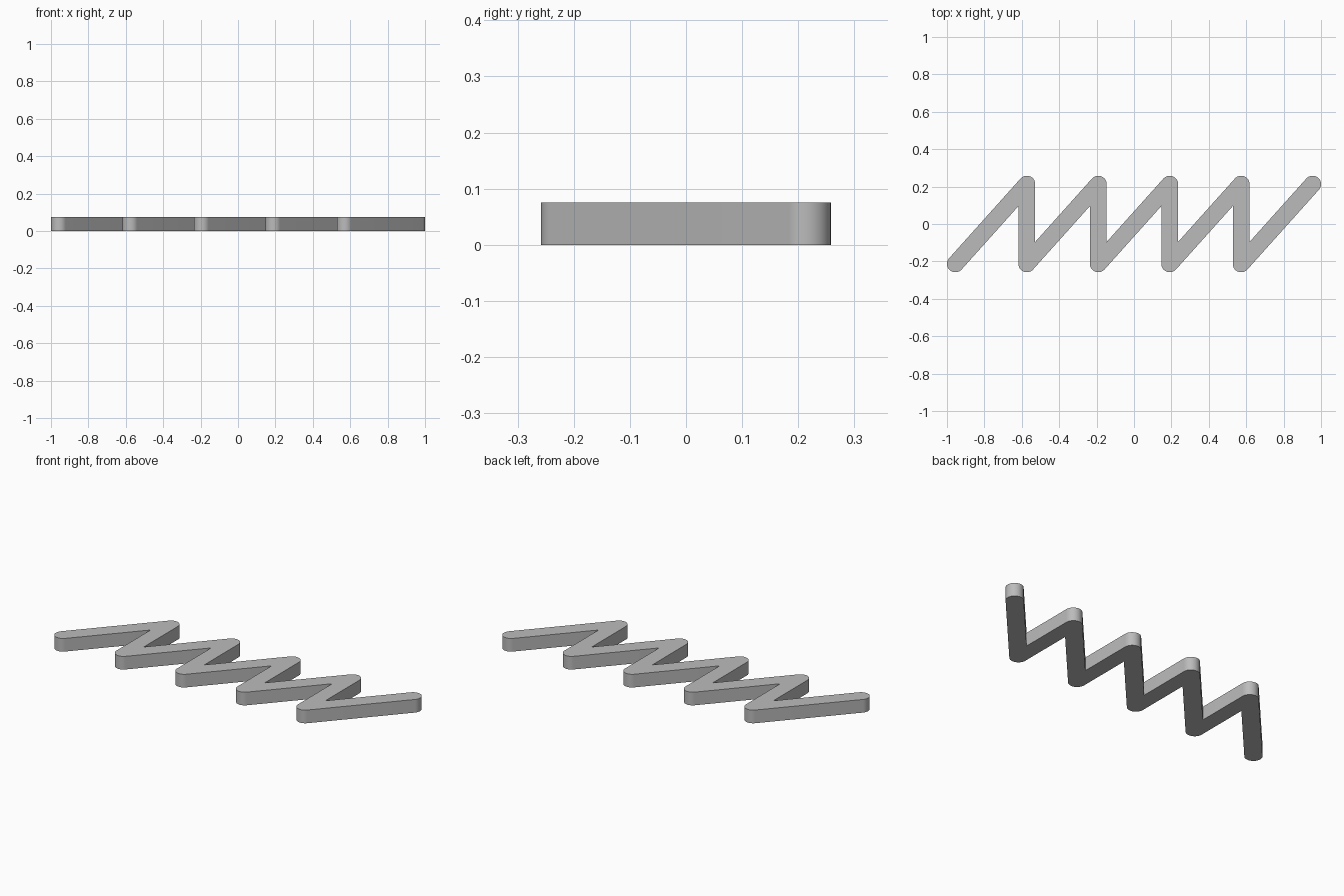
import bpy, bmesh, math
from mathutils import Vector

cube = bpy.data.objects.get("Cube")
if cube:
    bpy.data.objects.remove(cube, do_unlink=True)

RADIUS, HEIGHT = 0.045, 0.075
STEP, REACH = 0.382, 0.213
STROKES, ARC_STEPS = 5, 24

grey = bpy.data.materials.new("plain grey")
grey.use_nodes = True
colour = (0.5, 0.5, 0.5, 1)
grey.diffuse_color = colour
grey.node_tree.nodes["Principled BSDF"].inputs["Base Color"].default_value = colour

# Centre line: slanted strokes joined by straight returns
path = []
for i in range(STROKES):
    x = (i - STROKES / 2) * STEP
    path += [Vector((x, -REACH)), Vector((x + STEP, REACH))]

# Walk down one side and back up the other, rounding outer turns, mitring inner ones
loop = path + path[-2:0:-1]
outline = []
for i, p in enumerate(loop):
    d0 = (p - loop[i - 1]).normalized()
    d1 = (loop[(i + 1) % len(loop)] - p).normalized()
    n0, n1 = Vector((d0.y, -d0.x)), Vector((d1.y, -d1.x))
    turn = math.atan2(d0.x * d1.y - d0.y * d1.x, d0.dot(d1))
    if d0.dot(d1) < -0.9999:
        turn = math.pi
    if turn > 0:
        start = math.atan2(n0.y, n0.x)
        for k in range(ARC_STEPS + 1):
            a = start + turn * k / ARC_STEPS
            outline.append(p + RADIUS * Vector((math.cos(a), math.sin(a))))
    else:
        outline.append(p + (n0 + n1) * RADIUS / (1 + n0.dot(n1)))

# Extrude the outline into a solid bar
bm = bmesh.new()
base = bm.faces.new([bm.verts.new((v.x, v.y, 0)) for v in outline])
top = bmesh.ops.extrude_face_region(bm, geom=[base], use_keep_orig=True)
bmesh.ops.translate(bm, vec=(0, 0, HEIGHT),
                    verts=[g for g in top["geom"] if isinstance(g, bmesh.types.BMVert)])
bmesh.ops.recalc_face_normals(bm, faces=bm.faces)
bmesh.ops.triangulate(bm, faces=[f for f in bm.faces if len(f.verts) > 4])
mesh = bpy.data.meshes.new("zigzag_bar")
bm.to_mesh(mesh)
bm.free()
mesh.materials.append(grey)
bar = bpy.data.objects.new("zigzag_bar", mesh)
bpy.context.collection.objects.link(bar)

bpy.ops.object.select_all(action="DESELECT")
bar.select_set(True)
bpy.context.view_layer.objects.active = bar
bpy.ops.object.shade_smooth_by_angle(angle=math.radians(30))
